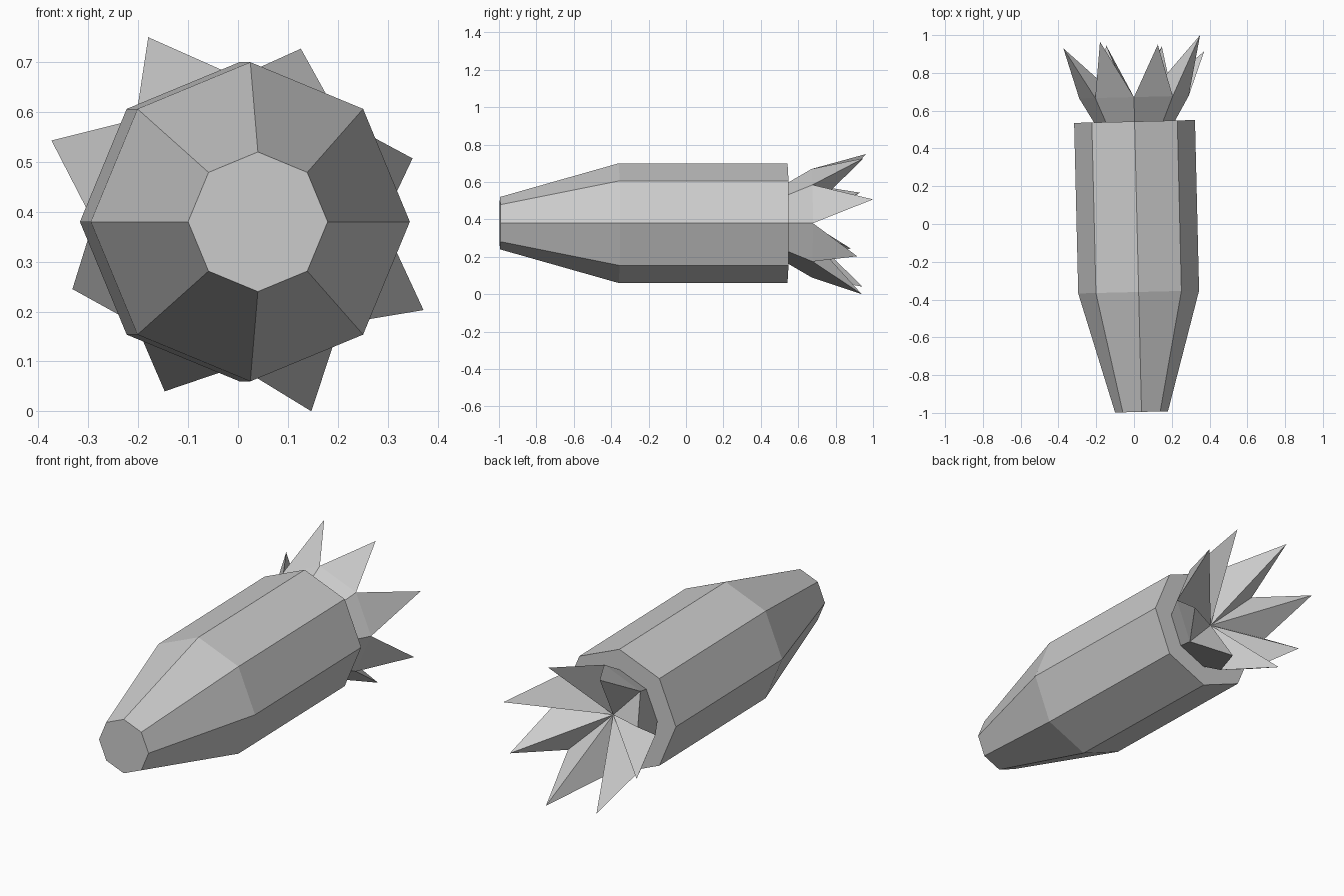
import bpy
import math
from mathutils import Matrix

cube = bpy.data.objects.get("Cube")
if cube:
    bpy.data.objects.remove(cube, do_unlink=True)

SIDES = 8
# The body leans slightly about the vertical axis
PLACE = Matrix.Translation((0.016, 0, 0.38)) @ Matrix.Rotation(0.024, 4, "Z")

grey = bpy.data.materials.new("plain grey")
grey.use_nodes = True
colour = (0.6, 0.6, 0.6, 1)
grey.diffuse_color = colour
grey.node_tree.nodes["Principled BSDF"].inputs["Base Color"].default_value = colour


def ring(y, radius):
    """Octagon of points around the long axis."""
    angles = [math.tau * i / SIDES for i in range(SIDES)]
    return [PLACE @ Matrix.Translation((radius * math.cos(a), y, radius * math.sin(a))).to_translation()
            for a in angles]


def bridge(a, b):
    """Quads between two rings that start at vertices a and b."""
    return [(a + i, b + i, b + (i + 1) % SIDES, a + (i + 1) % SIDES) for i in range(SIDES)]


def build(name, verts, faces):
    mesh = bpy.data.meshes.new(name)
    mesh.from_pydata(verts, [], faces)
    mesh.materials.append(grey)
    obj = bpy.data.objects.new(name, mesh)
    bpy.context.collection.objects.link(obj)
    return obj


# Tapered body: blunt nose, shoulder, flat rear
verts = ring(-0.995, 0.14) + ring(-0.36, 0.32) + ring(0.543, 0.32)
faces = bridge(0, SIDES) + bridge(SIDES, 2 * SIDES)
faces += [tuple(range(SIDES)), tuple(reversed(range(2 * SIDES, 3 * SIDES)))]
build("body", verts, faces)

# Flared crown of uneven spikes, hollow down to one centre point
tips = [(0.35, 1.0, 0.507), (0.126, 0.95, 0.727), (-0.18, 0.965, 0.75), (-0.374, 0.93, 0.543),
        (-0.332, 0.88, 0.245), (-0.147, 0.945, 0.04), (0.147, 0.94, 0.0), (0.372, 0.915, 0.203)]
verts = ring(0.543, 0.215) + ring(0.672, 0.29) + tips + [PLACE @ Matrix.Translation((0, 0.595, 0)).to_translation()]
faces = bridge(0, SIDES)
centre = 3 * SIDES
for i in range(SIDES):
    left, right, tip = SIDES + i, SIDES + (i + 1) % SIDES, 2 * SIDES + i
    faces += [(left, tip, right), (left, centre, tip), (tip, centre, right)]
build("spiked_crown", verts, faces)
